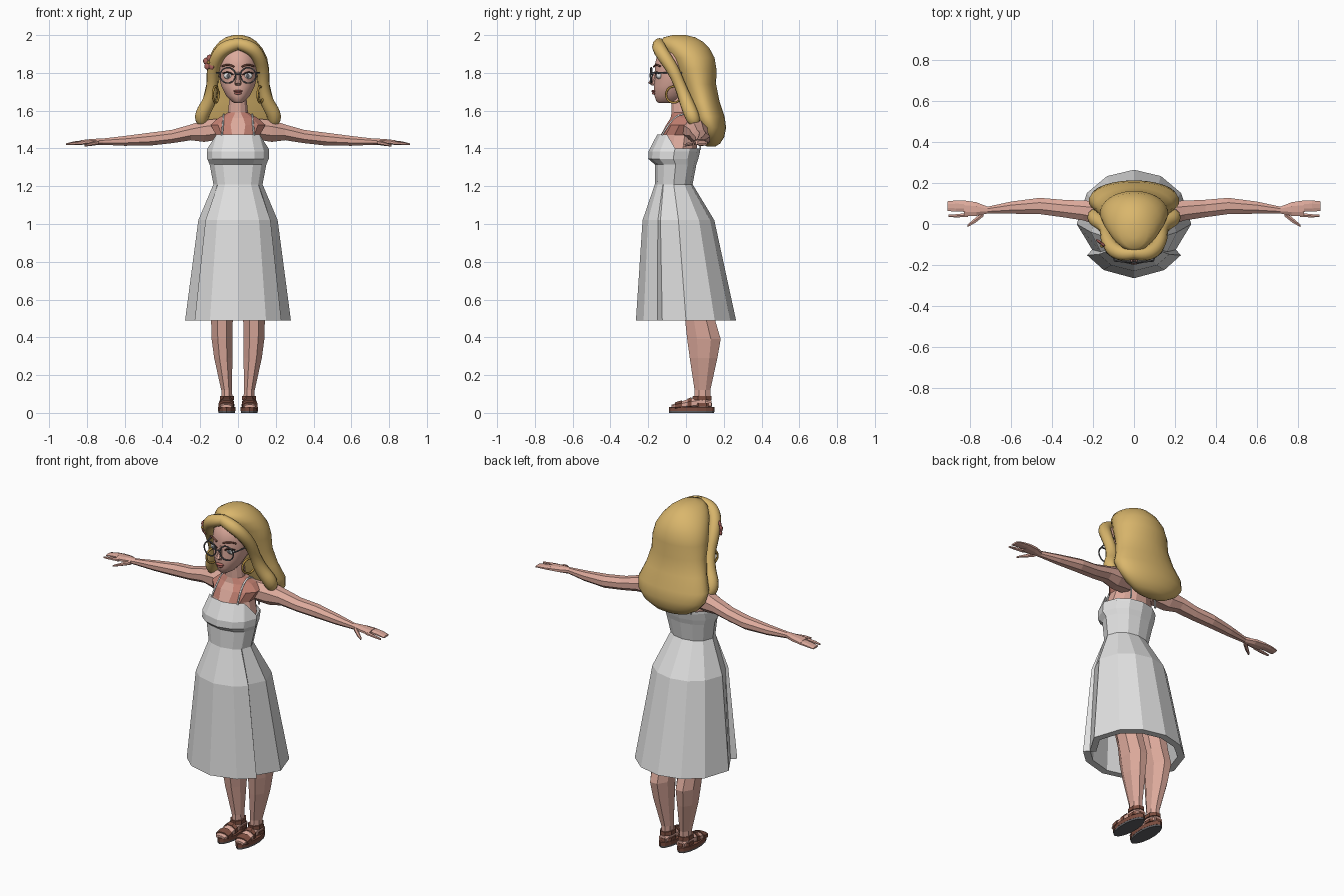
import bpy, bmesh, math
from mathutils import Vector, Matrix, Euler

if "Cube" in bpy.data.objects:
    bpy.data.objects.remove(bpy.data.objects["Cube"], do_unlink=True)


def material(name, r, g, b):
    m = bpy.data.materials.new(name)
    m.use_nodes = True
    m.diffuse_color = (r, g, b, 1)
    m.node_tree.nodes["Principled BSDF"].inputs["Base Color"].default_value = (r, g, b, 1)
    return m


SKIN = material("skin", .72, .40, .33)
ROSY = material("rosy skin", .55, .22, .17)
WHITE = material("white cloth", .75, .75, .75)
BLONDE = material("blonde hair", .70, .47, .15)
BROWN = material("brown leather", .20, .075, .05)
GREY = material("grey metal", .12, .12, .13)
GOLD = material("gold", .42, .25, .05)
ROSE = material("rose", .45, .14, .12)
EYE = material("eye white", .8, .8, .8)
DARK = material("dark brown", .05, .025, .02)


def finish(name, bm, mat, smooth):
    bmesh.ops.recalc_face_normals(bm, faces=bm.faces[:])
    mesh = bpy.data.meshes.new(name)
    bm.to_mesh(mesh)
    bm.free()
    mesh.materials.append(mat)
    for p in mesh.polygons:
        p.use_smooth = smooth
    ob = bpy.data.objects.new(name, mesh)
    bpy.context.collection.objects.link(ob)
    return ob


def skin_rings(name, rings, mat, smooth=False, caps=True):
    """Bridge equal rings of points into one surface."""
    bm = bmesh.new()
    loops = [[bm.verts.new(p) for p in ring] for ring in rings]
    n = len(loops[0])
    for a, b in zip(loops, loops[1:]):
        for i in range(n):
            j = (i + 1) % n
            bm.faces.new((a[i], a[j], b[j], b[i]))
    if caps:
        bm.faces.new(loops[0])
        bm.faces.new(loops[-1])
    return finish(name, bm, mat, smooth)


def loft(name, sections, mat, axis="z", n=8, smooth=False, turn=.5):
    """Sections are (x, y, z, half width, half depth) across the axis."""
    rings = []
    for x, y, z, u, v in sections:
        ring = []
        for i in range(n):
            t = math.tau * (i + turn) / n
            a, b = u * math.cos(t), v * math.sin(t)
            off = {"x": (0, a, b), "y": (a, 0, b), "z": (a, b, 0)}[axis]
            ring.append(Vector((x, y, z)) + Vector(off))
        rings.append(ring)
    return skin_rings(name, rings, mat, smooth)


def front_back(rows):
    """Turn (z, half width, front y, back y) rows into sections."""
    return [(0, (f + b) / 2, z, w, (b - f) / 2) for z, w, f, b in rows]


def ball(name, loc, scale, mat, rot=(0, 0, 0), seg=14):
    bm = bmesh.new()
    bmesh.ops.create_uvsphere(bm, u_segments=seg, v_segments=seg // 2 + 1, radius=1)
    bm.transform(Matrix.LocRotScale(Vector(loc), Euler(rot), Vector(scale)))
    return finish(name, bm, mat, True)


def tube(name, points, radius, mat, closed=False, sides=2, kind="NURBS"):
    """Swept tube; points may carry their own radius as a fourth value."""
    cu = bpy.data.curves.new(name, "CURVE")
    cu.dimensions = "3D"
    cu.bevel_depth = radius
    cu.bevel_resolution = sides
    cu.use_fill_caps = True
    cu.resolution_u = 5
    sp = cu.splines.new(kind)
    sp.points.add(len(points) - 1)
    for p, q in zip(sp.points, points):
        p.co = (*q[:3], 1)
        p.radius = q[3] if len(q) > 3 else 1
    sp.use_cyclic_u = closed
    if kind == "NURBS":
        sp.order_u = 3
        sp.use_endpoint_u = not closed
    tmp = bpy.data.objects.new(name + " path", cu)
    bpy.context.collection.objects.link(tmp)
    bpy.context.view_layer.update()
    mesh = bpy.data.meshes.new_from_object(tmp.evaluated_get(bpy.context.evaluated_depsgraph_get()))
    bpy.data.objects.remove(tmp, do_unlink=True)
    bm = bmesh.new()
    bm.from_mesh(mesh)
    bpy.data.meshes.remove(mesh)
    return finish(name, bm, mat, True)


def hoop(name, centre, radius, thick, mat, u, v, count=20):
    c, u, v = Vector(centre), Vector(u), Vector(v)
    pts = [c + radius * (u * math.cos(math.tau * i / count) + v * math.sin(math.tau * i / count))
           for i in range(count)]
    return tube(name, pts, thick, mat, True, 1, "POLY")


# Dress: one wall running from the inner lining round the hem up to the bodice
half = [(0, 1), (32, 1), (55, 1), (57, .87), (90, 1), (125, 1), (152, 1), (180, 1)]
around = half + [(360 - d, f) for d, f in half[-2:0:-1]]
rows = [(1.0, .18, -.20, .12, .6), (.49, .24, -.225, .225, 1), (.49, .28, -.265, .265, 1),
        (1.02, .21, -.23, .15, .6), (1.21, .13, -.165, .035, 0), (1.315, .15, -.165, .055, 0),
        (1.345, .163, -.20, .065, 0), (1.385, .165, -.198, .075, 0), (1.475, .135, -.152, .07, 0)]
rings = []
for z, w, f, b, pleat in rows:
    ring = []
    for deg, k in around:
        zz, ww, ff, bb = (1.4, .162, -.19, .076) if z > 1.45 and 60 < deg < 300 else (z, w, f, b)
        t, s = math.radians(deg), 1 + (k - 1) * pleat
        ring.append((s * ww * math.sin(t), (ff + bb) / 2 - s * (bb - ff) / 2 * math.cos(t), zz))
    rings.append(ring)
skin_rings("dress", rings, WHITE, caps=False)

# Torso and neck, with a rosier upper chest
torso = loft("torso", front_back([
    (1.25, .10, -.13, .02), (1.40, .14, -.145, .06), (1.47, .12, -.138, .07), (1.525, .15, -.108, .09),
    (1.56, .11, -.085, .075), (1.59, .055, -.078, .03), (1.68, .045, -.08, .03)]), SKIN, n=12)
torso.data.materials.append(ROSY)
for p in torso.data.polygons:
    c = p.center
    if 1.48 < c.z < 1.6 and c.y < 0 and abs(c.x) > .03:
        p.material_index = 1

# Head and face
loft("head", front_back([
    (1.64, .018, -.145, -.06), (1.65, .036, -.158, -.03), (1.68, .064, -.168, .0),
    (1.73, .09, -.171, .04), (1.79, .104, -.163, .08), (1.84, .107, -.168, .1),
    (1.90, .10, -.152, .1), (1.95, .06, -.10, .08)]), SKIN, n=20, smooth=True)
loft("nose", [(0, -.16, 1.81, .007, .006), (0, -.17, 1.77, .011, .014), (0, -.178, 1.747, .018, .023),
              (0, -.168, 1.733, .014, .012)], SKIN, n=8, turn=0)
ball("upper_lip", (0, -.170, 1.703, ), (.025, .013, .007), ROSE)
ball("lower_lip", (0, -.168, 1.692), (.019, .013, .008), ROSE)
tube("glasses_bridge", [(-.014, -.187, 1.79), (0, -.189, 1.797), (.014, -.187, 1.79)], .004, GREY)

# Hair: back mass
loft("back_hair", front_back([
    (1.41, .05, .11, .155), (1.425, .11, .09, .18), (1.46, .17, .075, .203), (1.51, .212, .05, .213),
    (1.57, .222, .02, .205), (1.65, .19, .0, .178), (1.74, .168, -.03, .16), (1.82, .166, -.06, .162),
    (1.88, .155, -.085, .152), (1.93, .13, -.12, .125), (1.965, .10, -.135, .09),
    (1.988, .066, -.12, .05), (2.0, .025, -.07, .0)]), BLONDE, n=28, smooth=True)

for s, side in ((1, "left"), (-1, "right")):
    def at(*pts):
        return [(s * p[0], *p[1:]) for p in pts]

    def part(name, rows, mat, **kw):
        return loft(side + "_" + name, at(*rows), mat, **kw)

    # Front hair swept from the parting down to the shoulder
    lock = at((-.01, -.14, 1.955, .9), (.05, -.15, 1.945, 1.1), (.105, -.125, 1.90, 1.1),
              (.132, -.07, 1.82, 1.0), (.135, -.03, 1.73, .9), (.15, .0, 1.65, 1.1),
              (.195, .03, 1.575, 1.2), (.185, .05, 1.53, .9), (.15, .05, 1.505, .2))
    tube(side + "_front_hair", lock, .033, BLONDE, sides=4)

    # Eyes, brows and glasses
    ball(side + "_eye", (s * .051, -.142, 1.785), (.026, .016, .018), EYE)
    ball(side + "_iris", (s * .051, -.156, 1.785), (.010, .004, .011), GREY)
    tube(side + "_eyelid", at((.025, -.157, 1.788), (.05, -.166, 1.812), (.08, -.142, 1.797)), .004, DARK)
    tube(side + "_eyebrow", at((.02, -.17, 1.832), (.05, -.163, 1.85), (.085, -.137, 1.835)), .005, BROWN)
    hoop(side + "_glasses_rim", (s * .054, -.184, 1.787), .041, .004, GREY, (1, .1 * s, 0), (0, 0, 1))
    tube(side + "_glasses_temple", at((.094, -.18, 1.80), (.112, -.13, 1.803), (.118, -.02, 1.80)), .004, GREY)
    hoop(side + "_earring", (s * .118, -.065, 1.685), .043, .006, GOLD, (.35, .94, 0), (0, 0, 1))

    # Shoulder strap
    tube(side + "_strap", at((.085, -.127, 1.47), (.078, -.085, 1.545), (.075, -.01, 1.595),
                             (.08, .085, 1.53), (.085, .075, 1.395)), .005, WHITE, sides=1)

    # Arm, hand and digits
    part("arm", [(.08, .04, 1.505, .07, .06), (.18, .055, 1.492, .062, .062), (.25, .066, 1.485, .052, .045),
                 (.35, .076, 1.463, .046, .038), (.46, .088, 1.45, .043, .037), (.60, .08, 1.44, .032, .028),
                 (.715, .068, 1.436, .018, .018), (.77, .073, 1.435, .036, .017),
                 (.83, .076, 1.432, .042, .013)], SKIN, axis="x")
    part("fingers", [(.82, .087, 1.432, .03, .012), (.87, .088, 1.428, .029, .010),
                     (.91, .087, 1.422, .026, .005)], SKIN, axis="x")
    part("index_finger", [(.81, .044, 1.431, .011, .011), (.87, .04, 1.426, .009, .008),
                          (.907, .04, 1.422, .006, .005)], SKIN, axis="x", n=6)
    part("thumb", [(.735, .05, 1.432, .014, .012), (.775, .018, 1.424, .014, .010),
                   (.812, -.008, 1.415, .007, .005)], SKIN, axis="x", n=6)

    # Leg and foot
    part("leg", [(.09, -.02, 1.05, .08, .09), (.088, .05, .6, .068, .085), (.085, .075, .49, .062, .086),
                 (.084, .095, .39, .06, .096), (.078, .093, .29, .052, .079), (.06, .087, .12, .031, .045),
                 (.058, .087, .03, .033, .046)], SKIN)
    part("foot", [(.058, .135, .045, .028, .022), (.058, .08, .055, .034, .035), (.061, .0, .045, .038, .026),
                  (.063, -.045, .038, .04, .016), (.063, -.078, .034, .03, .010)], SKIN, axis="y")

    # Sandal
    part("sole", [(.06, .03, 0, .045, .119), (.06, .03, .010, .046, .12)], GREY, n=14)
    part("insole", [(.06, .03, .010, .047, .121), (.06, .03, .032, .047, .121)], BROWN, n=14)
    part("toe_strap", [(.063, -.058, .036, .043, .021), (.062, -.022, .042, .044, .027)], BROWN, axis="y")
    part("instep_strap", [(.061, .008, .046, .042, .031), (.060, .03, .05, .041, .036)], BROWN, axis="y")
    part("heel_strap", [(.058, .087, .035, .042, .056), (.058, .087, .052, .041, .054)], BROWN)
    part("ankle_strap", [(.058, .085, .068, .041, .055), (.058, .085, .09, .039, .053)], BROWN)

# Flower tucked into the hair
centre = Vector((-.152, -.10, 1.855))
out = Vector((-.6, -.8, 0))
across = Vector((.8, -.6, 0))
for i in range(5):
    t = math.tau * i / 5 + .3
    p = centre + .024 * (across * math.cos(t) + Vector((0, 0, 1)) * math.sin(t))
    ball("flower_petal", p, (.018, .007, .018), ROSE, (0, 0, math.atan2(across.y, across.x)), 10)
ball("flower_centre", centre + out * .008, (.009, .009, .009), GOLD, seg=10)
